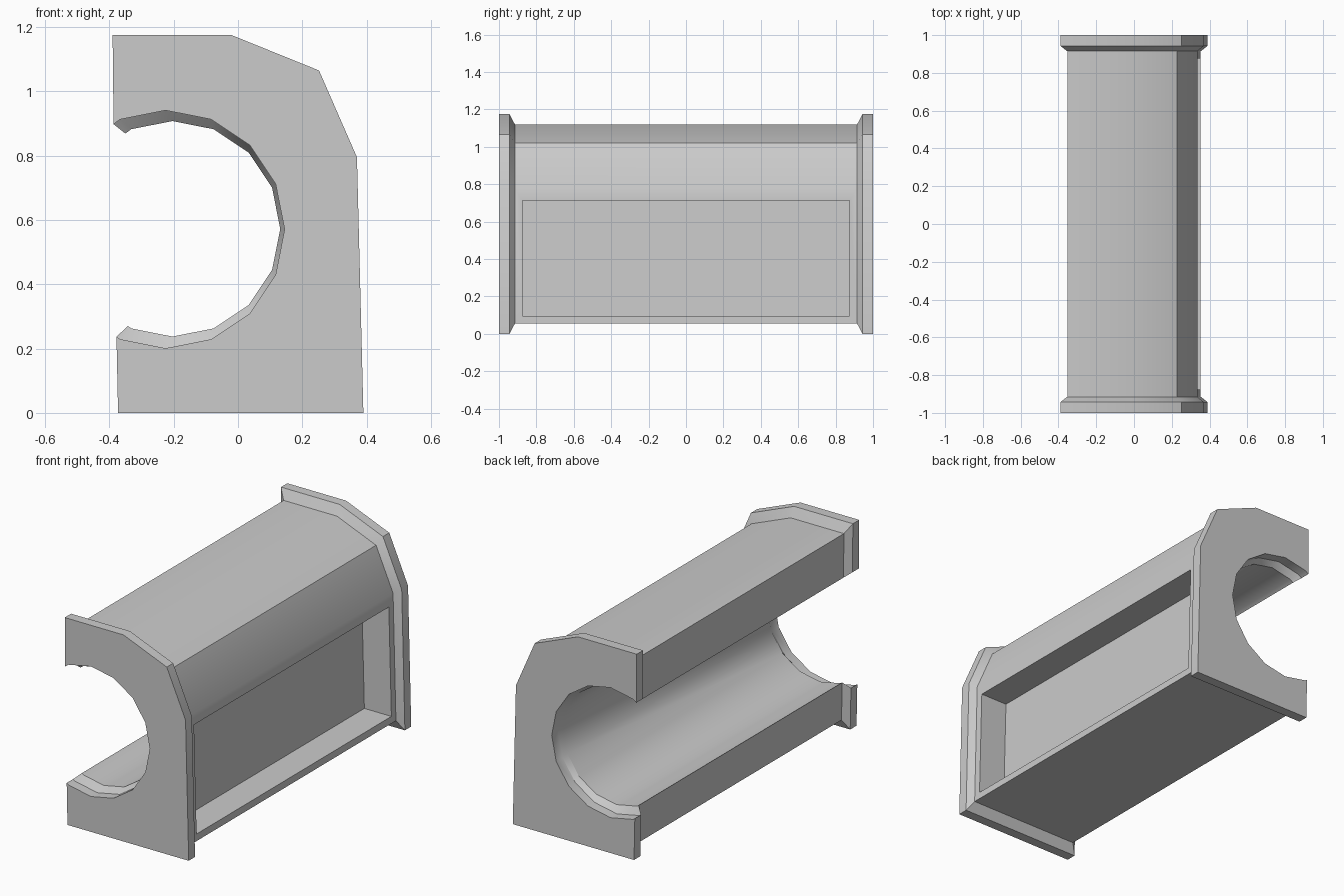
import bpy, bmesh, math
from mathutils import Vector

if "Cube" in bpy.data.objects:
    bpy.data.objects.remove(bpy.data.objects["Cube"])

# Cross-section (x, z): outer shell, then a 16-sided bore open to the left
outer = [(-0.39, 1.175), (-0.02, 1.175), (0.252, 1.065), (0.37, 0.795), (0.39, 0.0), (-0.373, 0.0)]
cx, cz, r = -0.225, 0.571, 0.37
bore = [(cx + r * math.cos(math.radians(a * 22.5)), cz + r * math.sin(math.radians(a * 22.5)))
        for a in range(-5, 6)]
profile = outer + [(-0.378, 0.237)] + bore + [(-0.387, 0.898)]

# Sections along y: wide flange, chamfer, slimmer body, chamfer, wide flange
mid_z, slim = 0.5875, 0.906
sections = [(-1.0, 1), (-0.943, 1), (-0.915, slim), (0.915, slim), (0.943, 1), (1.0, 1)]

bm = bmesh.new()
rings = [[bm.verts.new((x * s, y, mid_z + (z - mid_z) * s)) for x, z in profile]
         for y, s in sections]
n = len(profile)
panel = None
for k in range(len(rings) - 1):
    a, b = rings[k], rings[k + 1]
    for i in range(n):
        j = (i + 1) % n
        f = bm.faces.new((a[i], a[j], b[j], b[i]))
        if k == 2 and i == 3:
            panel = f
bm.faces.new(rings[0])
bm.faces.new(rings[-1][::-1])
bmesh.ops.recalc_face_normals(bm, faces=bm.faces)

# Recessed panel on the right side
bmesh.ops.inset_individual(bm, faces=[panel], thickness=0.056)
for v in panel.verts:
    if v.co.z > 0.5:
        v.co.z = 0.712
back = bmesh.ops.extrude_discrete_faces(bm, faces=[panel])["faces"][0]
bmesh.ops.translate(bm, verts=list(back.verts), vec=Vector((-0.17, 0, 0)))

mesh = bpy.data.meshes.new("flanged_channel")
bm.to_mesh(mesh)
bm.free()
obj = bpy.data.objects.new("flanged_channel", mesh)
bpy.context.collection.objects.link(obj)

# Smooth the shallow facets, keep hard edges
bpy.context.view_layer.objects.active = obj
obj.select_set(True)
bpy.ops.object.shade_smooth_by_angle(angle=math.radians(30))
